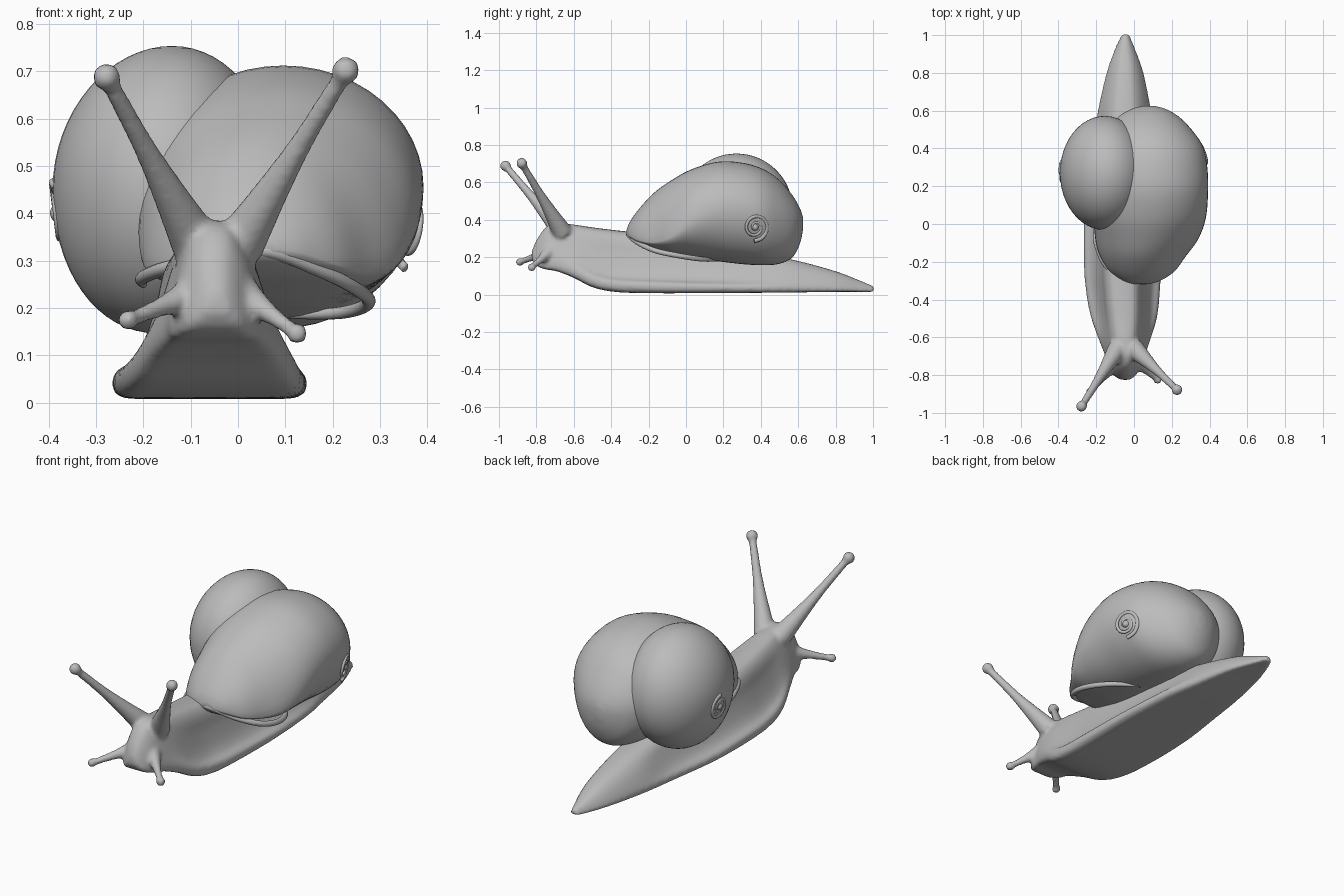
import bpy, bmesh, math
from mathutils import Vector

cube = bpy.data.objects.get("Cube")
if cube:
    bpy.data.objects.remove(cube)

grey = bpy.data.materials.new("clay_grey")
grey.use_nodes = True
GREY = (0.5, 0.5, 0.5, 1)
grey.diffuse_color = GREY
grey.node_tree.nodes["Principled BSDF"].inputs["Base Color"].default_value = GREY


def smooth_points(points, steps):
    """Catmull-Rom interpolation through tuples of any length."""
    last = len(points) - 1
    result = []
    for i in range(last):
        a, b = points[max(i - 1, 0)], points[i]
        c, d = points[i + 1], points[min(i + 2, last)]
        for s in range(steps):
            t = s / steps
            result.append(tuple(
                q + 0.5 * t * (r - p + t * (2 * p - 5 * q + 4 * r - w + t * (3 * (q - r) + w - p)))
                for p, q, r, w in zip(a, b, c, d)))
    result.append(tuple(points[last]))
    return result


def finish(name, bm):
    bmesh.ops.recalc_face_normals(bm, faces=bm.faces)
    mesh = bpy.data.meshes.new(name)
    bm.to_mesh(mesh)
    bm.free()
    mesh.materials.append(grey)
    mesh.shade_smooth()
    obj = bpy.data.objects.new(name, mesh)
    bpy.context.collection.objects.link(obj)
    return obj


def add_loft(bm, rings):
    """Skin closed rings of equal length and cap both ends."""
    loops = [[bm.verts.new(p) for p in ring] for ring in rings]
    n = len(loops[0])
    for low, high in zip(loops, loops[1:]):
        for i in range(n):
            j = (i + 1) % n
            bm.faces.new((low[i], low[j], high[j], high[i]))
    bm.faces.new(loops[0][::-1])
    bm.faces.new(loops[-1])


def add_tube(bm, path, sides=16):
    """Round tube through (x, y, z, radius) points."""
    pts = smooth_points(path, 6)
    rings = []
    for i, p in enumerate(pts):
        along = Vector(pts[min(i + 1, len(pts) - 1)][:3]) - Vector(pts[max(i - 1, 0)][:3])
        side = along.cross(Vector((0, 0, 1))).normalized()
        up = side.cross(along).normalized()
        rings.append([Vector(p[:3]) + p[3] * (side * math.cos(a) + up * math.sin(a))
                      for a in (math.tau * k / sides for k in range(sides))])
    add_loft(bm, rings)


def add_ball(bm, centre, radius):
    geo = bmesh.ops.create_uvsphere(bm, u_segments=20, v_segments=14, radius=radius)
    bmesh.ops.translate(bm, verts=geo["verts"], vec=centre)


# Body: narrow neck over a flared foot, blending into a domed head and tail
NECK = smooth_points([(0, 1), (.3, .97), (.47, .84), (.55, .62), (.68, .38), (.82, .24),
                      (.97, .18), (1, .09), (.9, .01), (.5, 0), (0, 0)], 3)
DOME = smooth_points([(0, 1), (.3, .97), (.52, .86), (.7, .7), (.83, .53), (.93, .36),
                      (.99, .22), (1, .1), (.9, .01), (.5, 0), (0, 0)], 3)
# y, right edge, left edge, underside, top, dome share
body_stations = [
    (-.825, -.07, -.02, .19, .23, 1), (-.8, -.11, .01, .155, .29, 1),
    (-.75, -.14, .04, .135, .36, 1), (-.69, -.155, .06, .125, .385, .9),
    (-.6, -.19, .09, .09, .375, .6), (-.5, -.225, .12, .04, .36, .2),
    (-.38, -.25, .135, .015, .345, 0), (-.2, -.265, .143, .008, .325, 0),
    (.1, -.26, .145, .008, .28, 0), (.4, -.22, .125, .01, .22, .4),
    (.6, -.19, .09, .012, .18, .9), (.8, -.145, .05, .015, .125, 1),
    (.93, -.1, .005, .015, .075, 1), (1.004, -.065, -.025, .015, .045, 1)]
rings = []
for y, x0, x1, z0, z1, k in smooth_points(body_stations, 6):
    half = [(a + (c - a) * k, b + (d - b) * k) for (a, b), (c, d) in zip(NECK, DOME)]
    outline = half + [(-w, h) for w, h in half[-2:0:-1]]
    rings.append([((x0 + x1) / 2 + w * (x1 - x0) / 2, y, z0 + h * (z1 - z0)) for w, h in outline])
bm = bmesh.new()
add_loft(bm, rings)

# Eye stalks and feelers: base, tip, base radius, tip radius, knob radius
stalks = [((-.085, -.66, .33), (-.278, -.965, .688), .055, .019, .03),
          ((.0, -.66, .33), (.228, -.878, .702), .055, .019, .03),
          ((-.08, -.72, .235), (-.232, -.888, .174), .045, .016, .023),
          ((.0, -.72, .235), (.125, -.825, .146), .045, .016, .023)]
for base, tip, r0, r1, knob in stalks:
    a, b = Vector(base), Vector(tip)
    shape = [(0, r0), (.3, r0 * .6 + r1 * .2), (.6, r1 * 1.25), (1, r1)]
    add_tube(bm, [(*a.lerp(b, t), r) for t, r in shape])
    add_ball(bm, b, knob)

body = finish("body", bm)
remesh = body.modifiers.new("fuse", "REMESH")
remesh.mode = "VOXEL"
remesh.voxel_size = 0.01
remesh.use_smooth_shade = True
soften = body.modifiers.new("soften", "SMOOTH")
soften.factor = 0.5
soften.iterations = 5

# Main shell whorl: y, right edge, left edge, bottom, widest height, top
shell_stations = [
    (-.318, .0, .08, .315, .325, .345), (-.3, -.06, .14, .295, .315, .39),
    (-.25, -.13, .215, .265, .29, .46), (-.17, -.18, .275, .24, .28, .545),
    (-.08, -.205, .34, .215, .31, .61), (.03, -.21, .38, .195, .39, .67),
    (.17, -.2, .392, .178, .45, .71), (.3, -.2, .388, .163, .45, .705),
    (.41, -.18, .365, .157, .43, .672), (.5, -.14, .305, .165, .41, .612),
    (.57, -.08, .235, .2, .39, .53), (.61, -.01, .165, .275, .385, .46),
    (.626, .05, .1, .35, .38, .41)]
rings = []
for y, x0, x1, z0, zw, z1 in smooth_points(shell_stations, 5):
    ring = []
    for i in range(48):
        a = math.tau * i / 48
        rise = (z1 - zw) if math.sin(a) > 0 else (zw - z0)
        ring.append(((x0 + x1) / 2 + (x1 - x0) / 2 * math.cos(a), y, zw + rise * math.sin(a)))
    rings.append(ring)
bm = bmesh.new()
add_loft(bm, rings)
finish("main_shell_whorl", bm)

# Side shell whorl: rounded lobe, flattened on its outer side
bm = bmesh.new()
bmesh.ops.create_uvsphere(bm, u_segments=48, v_segments=32, radius=1)
for v in bm.verts:
    x, y, z = v.co
    lean = -.03 * z * abs(z)
    v.co = (-.155 + .237 * x - lean * .5, .27 + .302 * y, .45 + .304 * z)
finish("side_shell_whorl", bm)

# Shell opening lip
bm = bmesh.new()
add_tube(bm, [(-.2, .0, .25, .008), (-.2, -.1, .265, .014), (-.13, -.24, .29, .014),
              (.04, -.306, .322, .014), (.17, -.26, .28, .014), (.255, -.17, .237, .014),
              (.275, -.05, .21, .014), (.22, .08, .19, .013), (.1, .17, .185, .008)])
finish("shell_lip", bm)


# Spiral ridge at the centre of each shell side
def spiral(name, location, rotation, size):
    bm = bmesh.new()
    path = []
    for i in range(22):
        a = i * 0.6
        r = size * (1 - i / 24)
        path.append((r * math.cos(a), r * math.sin(a), .004 * i / 22, .011 * (1 - i / 40)))
    add_tube(bm, path, 8)
    add_ball(bm, (0, 0, 0), .018)
    obj = finish(name, bm)
    obj.scale.z = 0.8
    obj.location = location
    obj.rotation_euler = rotation


spiral("left_shell_spiral", (.364, .37, .36), (0, math.radians(100), math.radians(20)), .075)
spiral("right_shell_spiral", (-.383, .27, .4), (0, math.radians(-97), 0), .065)
